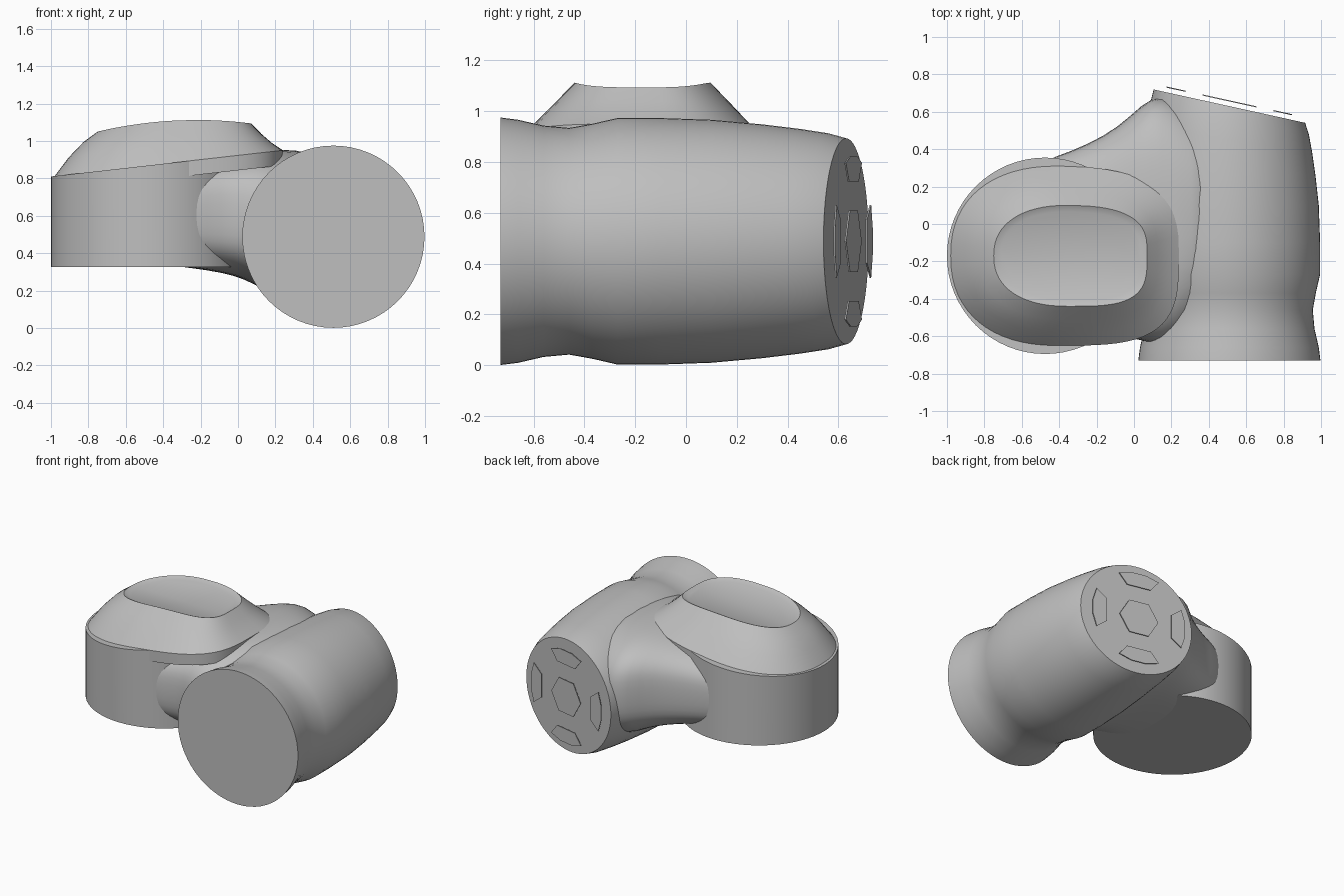
import bpy, bmesh, math
from mathutils import Vector

if "Cube" in bpy.data.objects:
    bpy.data.objects.remove(bpy.data.objects["Cube"])

grey = bpy.data.materials.new("light_grey")
grey.use_nodes = True
COLOR = (0.52, 0.52, 0.52, 1)
grey.diffuse_color = COLOR
grey.node_tree.nodes["Principled BSDF"].inputs["Base Color"].default_value = COLOR


def loft(name, rings, angle=35, subsurf=0, cap_start=True):
    """Skin a list of equal-length closed rings and close the ends."""
    bm = bmesh.new()
    loops = [[bm.verts.new(p) for p in ring] for ring in rings]
    for a, b in zip(loops, loops[1:]):
        for i in range(len(a)):
            j = (i + 1) % len(a)
            bm.faces.new((a[i], a[j], b[j], b[i]))
    if cap_start:
        bm.faces.new(loops[0][::-1])
    bm.faces.new(loops[-1])
    bmesh.ops.recalc_face_normals(bm, faces=bm.faces)
    mesh = bpy.data.meshes.new(name)
    bm.to_mesh(mesh)
    bm.free()
    mesh.materials.append(grey)
    obj = bpy.data.objects.new(name, mesh)
    bpy.context.collection.objects.link(obj)
    if subsurf:
        mod = obj.modifiers.new("smooth", "SUBSURF")
        mod.levels = mod.render_levels = subsurf
    bpy.ops.object.select_all(action="DESELECT")
    obj.select_set(True)
    bpy.context.view_layer.objects.active = obj
    bpy.ops.object.shade_smooth_by_angle(angle=math.radians(angle))
    return obj


def angles(n):
    return [2 * math.pi * i / n for i in range(n)]


def power(v, n):
    return math.copysign(abs(v) ** (2 / n), v)


def seam_z(x):
    return 0.81 + 0.113 * (x + 1)


def crown_z(x):
    return 1.112 - 0.22 * (x + 0.22) ** 2


# Upright joint housing, with a sloping top
def housing_ring(top):
    pts = []
    for a in angles(64):
        x, y = -0.475 + 0.525 * math.cos(a), -0.17 + 0.525 * math.sin(a)
        pts.append((x, y, seam_z(x) if top else 0.325))
    return pts


loft("joint_housing", [housing_ring(False), housing_ring(True)])

# Horizontal barrel with a waist near the front and a slanted back end
AXIS_X, AXIS_Z = 0.51, 0.488


def end_y(x):
    return 0.63 - 0.22 * (x - AXIS_X)


barrel_profile = [(-0.73, 0.487), (-0.66, 0.478), (-0.56, 0.455), (-0.46, 0.446),
                  (-0.37, 0.462), (-0.27, 0.485), (-0.1, 0.485), (0.1, 0.478),
                  (0.3, 0.46), (0.45, 0.442), (0.56, 0.425), (0.63, 0.405)]
rings = []
for y, r in barrel_profile:
    slant = max(0, (y - 0.1) / 0.53)
    ring = []
    for a in angles(64):
        x = AXIS_X + r * math.cos(a)
        ring.append((x, y + slant * (end_y(x) - 0.63), AXIS_Z + r * math.sin(a)))
    rings.append(ring)
loft("barrel", rings)

# Web that blends the housing into the barrel
web_sections = [(-0.6, -0.58, 0.30, 0.38, 0.82), (-0.42, -0.64, 0.36, 0.34, 0.86),
                (-0.25, -0.645, 0.425, 0.32, 0.89), (-0.08, -0.60, 0.52, 0.295, 0.92),
                (0.04, -0.62, 0.64, 0.26, 0.945), (0.14, -0.66, 0.70, 0.20, 0.955),
                (0.30, -0.62, 0.63, 0.14, 0.955), (0.5, -0.4, 0.52, 0.10, 0.93)]
rings = []
for x, y0, y1, z0, z1 in web_sections:
    n = 3.4 - 0.8 * max(0, min(1, (x + 0.1) / 0.4))
    rings.append([(x, (y0 + y1) / 2 + (y1 - y0) / 2 * power(math.cos(a), n),
                   (z0 + z1) / 2 + (z1 - z0) / 2 * power(math.sin(a), n))
                  for a in angles(32)])
loft("blend_web", rings, angle=60, subsurf=1)


# Domed cover: round on the outer end, squarer over the web
def outline(t, inset=0.0):
    """t runs from the seam (0) to the crown (1)."""
    mix = lambda a, b: a + (b - a) * t
    cx, left, right, half = mix(-0.4, -0.35), mix(0.58, 0.40), mix(0.64, 0.42), mix(0.48, 0.27)
    pts = []
    for a in angles(64):
        c, s = math.cos(a), math.sin(a)
        n = 3.4 if c > 0 else 2.3
        reach = (right if c > 0 else left) - inset
        # taper the back corner slightly towards the barrel
        taper = 1 - 0.12 * max(0, c) if s > 0 else 1
        pts.append((cx + reach * power(c, n),
                    -0.17 + (half - inset) * power(s, n) * taper))
    return pts


def cover_ring(t, lift=0.0, inset=0.0):
    ring = []
    for x, y in outline(t, inset):
        bulge = 0.035 * math.sin(math.pi * t) * max(0, min(1, (-0.3 - x) / 0.5))
        ring.append((x, y, seam_z(x) * (1 - t) + crown_z(x) * t + bulge + lift))
    return ring


loft("cover", [cover_ring(0, -0.08), cover_ring(0), cover_ring(0.33), cover_ring(0.67),
               cover_ring(1), cover_ring(1, -0.018, 0.035)], angle=28)


# Thin plates standing just off the slanted end of the barrel
def end_plate(name, points):
    rings = []
    for depth in (0.025, 0.031):
        rings.append([(AXIS_X + u, end_y(AXIS_X + u) + depth, AXIS_Z + v) for u, v in points])
    return loft(name, rings)


def polar(r, deg):
    return (r * math.cos(math.radians(deg)), r * math.sin(math.radians(deg)))


end_plate("end_hub_plate", [polar(0.14, d) for d in range(0, 360, 60)])
for k, side in enumerate(("left", "top", "right", "bottom")):
    mid = 90 * k
    outer = [polar(0.34, mid + d) for d in (-25, -9, 9, 25)]
    inner = [polar(0.25, mid + d) for d in (20, -20)]
    end_plate("end_plate_" + side, outer + inner)
